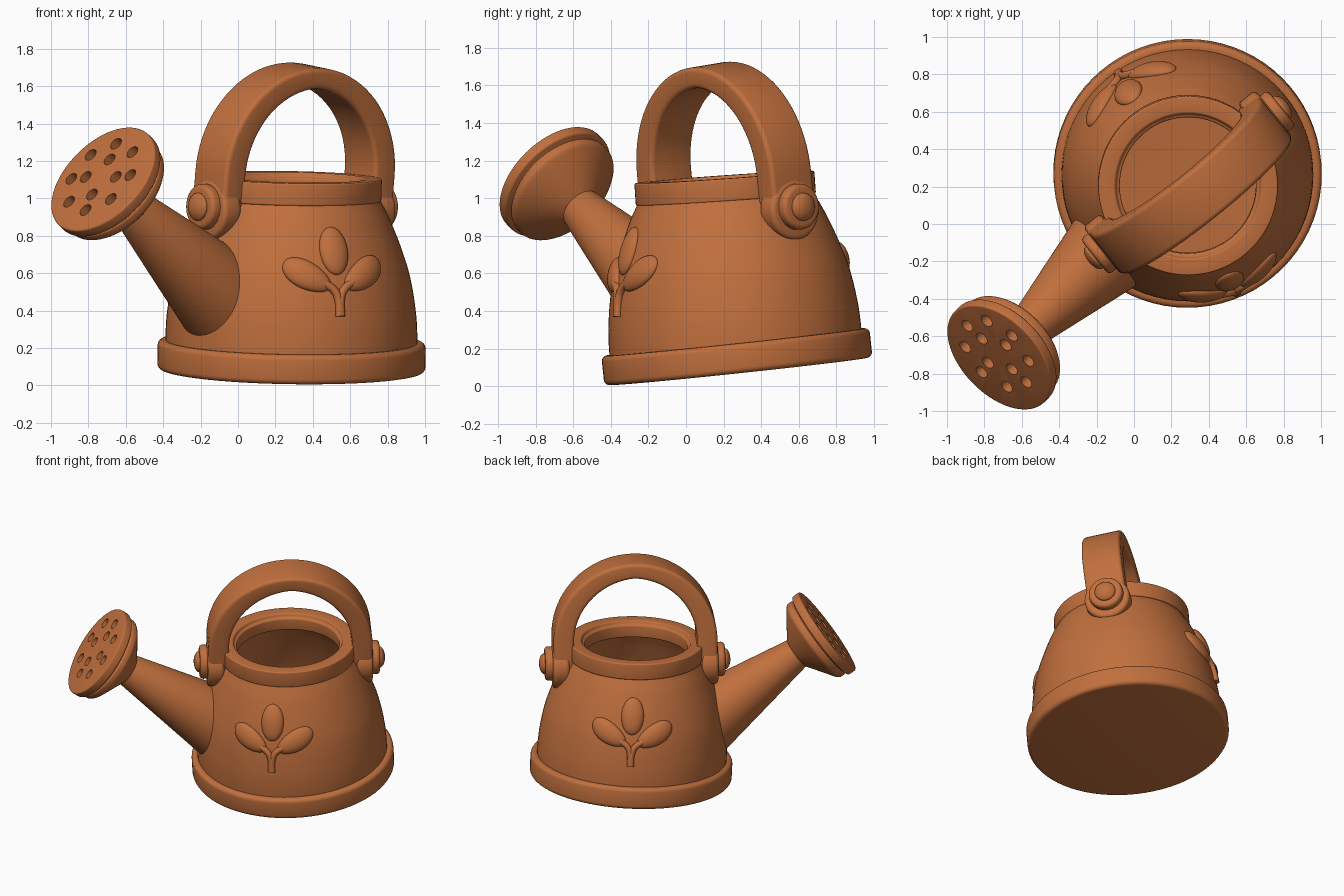
import bpy, bmesh
from math import sin, cos, pi, radians, atan2
from mathutils import Matrix, Vector

cube = bpy.data.objects.get("Cube")
if cube:
    bpy.data.objects.remove(cube, do_unlink=True)

clay = bpy.data.materials.new("terracotta")
clay.use_nodes = True
color = (0.53, 0.16, 0.047, 1)
clay.diffuse_color = color
clay.node_tree.nodes["Principled BSDF"].inputs["Base Color"].default_value = color


def finish(bm, name, matrix=Matrix(), bevel=0, angle=35):
    """Round sharp edges, then turn the bmesh into a smooth shaded object."""
    bmesh.ops.remove_doubles(bm, verts=bm.verts, dist=1e-5)
    bmesh.ops.recalc_face_normals(bm, faces=bm.faces)
    if bevel:
        sharp = [e for e in bm.edges if e.is_manifold and e.calc_face_angle() > radians(angle)]
        bmesh.ops.bevel(bm, geom=sharp, offset=bevel, segments=4, profile=0.5,
                        affect='EDGES', clamp_overlap=True)
    bm.transform(matrix)
    mesh = bpy.data.meshes.new(name)
    bm.to_mesh(mesh)
    bm.free()
    mesh.materials.append(clay)
    ob = bpy.data.objects.new(name, mesh)
    bpy.context.collection.objects.link(ob)
    smooth(ob)
    return ob


def smooth(ob):
    bpy.ops.object.select_all(action='DESELECT')
    ob.select_set(True)
    bpy.context.view_layer.objects.active = ob
    bpy.ops.object.shade_smooth_by_angle(angle=radians(40))


def lathe(name, profile, matrix, bevel=0, steps=72):
    bm = bmesh.new()
    verts = [bm.verts.new((r, 0, z)) for r, z in profile]
    edges = [bm.edges.new(pair) for pair in zip(verts, verts[1:])]
    bmesh.ops.spin(bm, geom=verts + edges, cent=(0, 0, 0), axis=(0, 0, 1),
                   angle=2 * pi, steps=steps)
    return finish(bm, name, matrix, bevel)


def frame(origin, x, y, z):
    return Matrix.Translation(origin) @ Matrix((x, y, z)).transposed().to_4x4()


def leaning(origin, x, y):
    """Frame whose z axis leans by the given slopes."""
    up = Vector((x, y, 1)).normalized()
    side = Vector((0, 1, 0)).cross(up).normalized()
    return frame(origin, side, up.cross(side), up)


# The whole pot leans forward, the base more than the wall and rim
BASE = leaning((0.285, 0.279, 0.079), 0.015, -0.106)
POT = leaning((0.285, 0.274, 0.079), 0.003, -0.072)
RIM = leaning((0.288, 0.208, 1.053), 0.02, -0.07)

# Body wall: smooth curve through a few radius and height pairs
WALL = [(0.672, 0.08), (0.673, 0.2), (0.662, 0.34), (0.63, 0.52),
        (0.575, 0.69), (0.513, 0.84), (0.45, 0.97)]


def wall_radius(h):
    """Catmull-Rom interpolation of the wall radius."""
    i = max(k for k in range(len(WALL) - 1) if WALL[k][1] <= h or k == 0)
    p = [WALL[min(max(i + k, 0), len(WALL) - 1)][0] for k in (-1, 0, 1, 2)]
    t = (h - WALL[i][1]) / (WALL[i + 1][1] - WALL[i][1])
    return 0.5 * (2 * p[1] + (p[2] - p[0]) * t + (2 * p[0] - 5 * p[1] + 4 * p[2] - p[3]) * t ** 2
                  + (3 * p[1] - p[0] - 3 * p[2] + p[3]) * t ** 3)


heights = [0.08 + 0.89 * k / 24 for k in range(25)]
outer = [(wall_radius(h), h) for h in heights]
inner = [(r - 0.08, h) for r, h in reversed(outer)]
lathe("body", [(0, 0.08)] + outer + inner + [(0, 0.1)], POT)

# Base band and top rim
lathe("base_band", [(0, 0), (0.717, 0), (0.717, 0.158), (0.64, 0.158), (0.64, 0.1), (0, 0.1)],
      BASE, 0.03)
lathe("top_rim", [(0.365, -0.06), (0.48, -0.06), (0.48, 0.06), (0.39, 0.06), (0.382, 0.035),
                  (0.365, 0.03), (0.365, -0.06)], RIM, 0.03)

# Spout frame: z runs out along the spout, origin at the centre of the head's face
n = Vector((-1, -0.98, 1)).normalized()
e1 = Vector((1, 0, 1)).normalized()
e1 = (e1 - n * e1.dot(n)).normalized()
SPOUT = frame((-0.724, -0.715, 1.105), e1, n.cross(e1), n)
lathe("spout", [(0, -1.1), (0.26, -1.1), (0.113, -0.265), (0, -0.265)], SPOUT, 0.012)
head = lathe("spout_head", [(0, -0.29), (0.09, -0.29), (0.3, -0.14), (0.32, -0.12),
                            (0.32, -0.08), (0.303, -0.07), (0.341, -0.06), (0.341, 0), (0, 0)],
             SPOUT, 0.018)

# Sprinkler holes: an inner ring of four and an outer ring of eight
bm = bmesh.new()
for count, radius, start in ((4, 0.115, 30), (8, 0.218, -12)):
    for k in range(count):
        a = radians(start) + 2 * pi * k / count
        spot = Matrix.Translation((radius * cos(a), 0.025 + radius * sin(a), 0))
        bmesh.ops.create_cone(bm, cap_ends=True, segments=20, radius1=0.036, radius2=0.036,
                              depth=0.12, matrix=spot)
cutter = finish(bm, "hole_cutter", SPOUT)
cut = head.modifiers.new("holes", 'BOOLEAN')
cut.operation, cut.solver, cut.object = 'DIFFERENCE', 'EXACT', cutter
bpy.context.view_layer.objects.active = head
bpy.ops.object.modifier_apply(modifier="holes")
bpy.data.objects.remove(cutter, do_unlink=True)
smooth(head)

# Handle frame: x spans across the pot, z runs up the legs
turn = radians(38.6)
hx = Vector((cos(turn), sin(turn), 0))
hz = (Vector((0, 0, 1)) + 0.13 * Vector((sin(turn), -cos(turn), 0))).normalized()
HANDLE = frame((0.289, 0.222, 0.94), hx, hz.cross(hx), hz)
REACH, SPRING, WIDTH = 0.583, 0.195, 0.28

# Handle strap: two thick legs joined by a half circle that thins at the top
path = [(1, 0, 0), (1, SPRING / 2, 0)]
path += [(cos(a), SPRING, a) for a in (pi * k / 40 for k in range(41))]
path += [(-1, SPRING / 2, pi), (-1, 0, pi)]
bm = bmesh.new()
rings = []
for x, z, a in path:
    thick = 0.11 + 0.035 * abs(cos(a))
    rings.append([bm.verts.new((x * (REACH - t * thick), w * WIDTH / 2,
                                z + sin(a) * (REACH - t * thick)))
                  for t, w in ((1, -1), (0, -1), (0, 1), (1, 1))])
for a, b in zip(rings, rings[1:]):
    for k in range(4):
        bm.faces.new((a[k], a[(k + 1) % 4], b[(k + 1) % 4], b[k]))
bm.faces.new(rings[0])
bm.faces.new(rings[-1])
finish(bm, "handle_strap", HANDLE, 0.025)

# Handle ends: round pad with a stepped button on each side
for label, flip in (("left", 0), ("right", pi)):
    pad = HANDLE @ Matrix.Rotation(flip, 4, 'Z') @ Matrix.Rotation(pi / 2, 4, 'Y')
    button = Matrix.Translation((0, 0, 0.015)) @ pad
    lathe(label + "_handle_pad", [(0, 0.47), (0.163, 0.47), (0.163, 0.588), (0, 0.588)],
          pad, 0.025, 48)
    lathe(label + "_button", [(0, 0.56), (0.122, 0.56), (0.122, 0.64), (0, 0.64)],
          button, 0.025, 48)
    lathe(label + "_button_cap", [(0, 0.6), (0.074, 0.6), (0.074, 0.652), (0.052, 0.67),
                                  (0.025, 0.678), (0, 0.68)], button, 0.006, 32)


def on_wall(azimuth, across, h, lift):
    """Point on the body wall, raised along its normal."""
    r = wall_radius(h)
    slope = atan2(wall_radius(h - 0.02) - wall_radius(h + 0.02), 0.04)
    a = azimuth + across / r
    r += lift * cos(slope)
    return POT @ Vector((r * cos(a), r * sin(a), h + lift * sin(slope)))


def petal(name, azimuth, across, h, length, width, tilt, taper):
    """Puffy leaf moulded onto the wall, narrowed at its root by the taper."""
    bm = bmesh.new()
    bmesh.ops.create_uvsphere(bm, u_segments=32, v_segments=20, radius=1)
    for v in bm.verts:
        w = v.co.x * width / 2 * (1 + taper * v.co.z)
        l = v.co.z * length / 2
        v.co = on_wall(azimuth, across + w * cos(tilt) + l * sin(tilt),
                       h + l * cos(tilt) - w * sin(tilt), v.co.y * 0.038)
    finish(bm, name)


def stem(name, azimuth, points):
    curve = bpy.data.curves.new(name, 'CURVE')
    curve.dimensions = '3D'
    curve.bevel_depth, curve.bevel_resolution, curve.use_fill_caps = 0.022, 4, True
    line = curve.splines.new('BEZIER')
    line.bezier_points.add(len(points) - 1)
    for p, (across, h) in zip(line.bezier_points, points):
        p.co = on_wall(azimuth, across, h, 0.008)
        p.handle_left_type = p.handle_right_type = 'AUTO'
    curve.materials.append(clay)
    bpy.context.collection.objects.link(bpy.data.objects.new(name, curve))


# Sprig ornaments on the front and back of the body
for label, degrees in (("front", -67), ("back", 123.5)):
    az = radians(degrees)
    petal(label + "_bud", az, 0, 0.68, 0.25, 0.16, 0, 0)
    for word, s in (("left", -1), ("right", 1)):
        petal(f"{label}_{word}_leaf", az, s * 0.165, 0.553, 0.275, 0.15, s * radians(63), 0.15)
        stem(f"{label}_{word}_stem", az, [(s * 0.004, 0.335), (s * 0.006, 0.42),
                                          (s * 0.025, 0.47), (s * 0.085, 0.515)])
